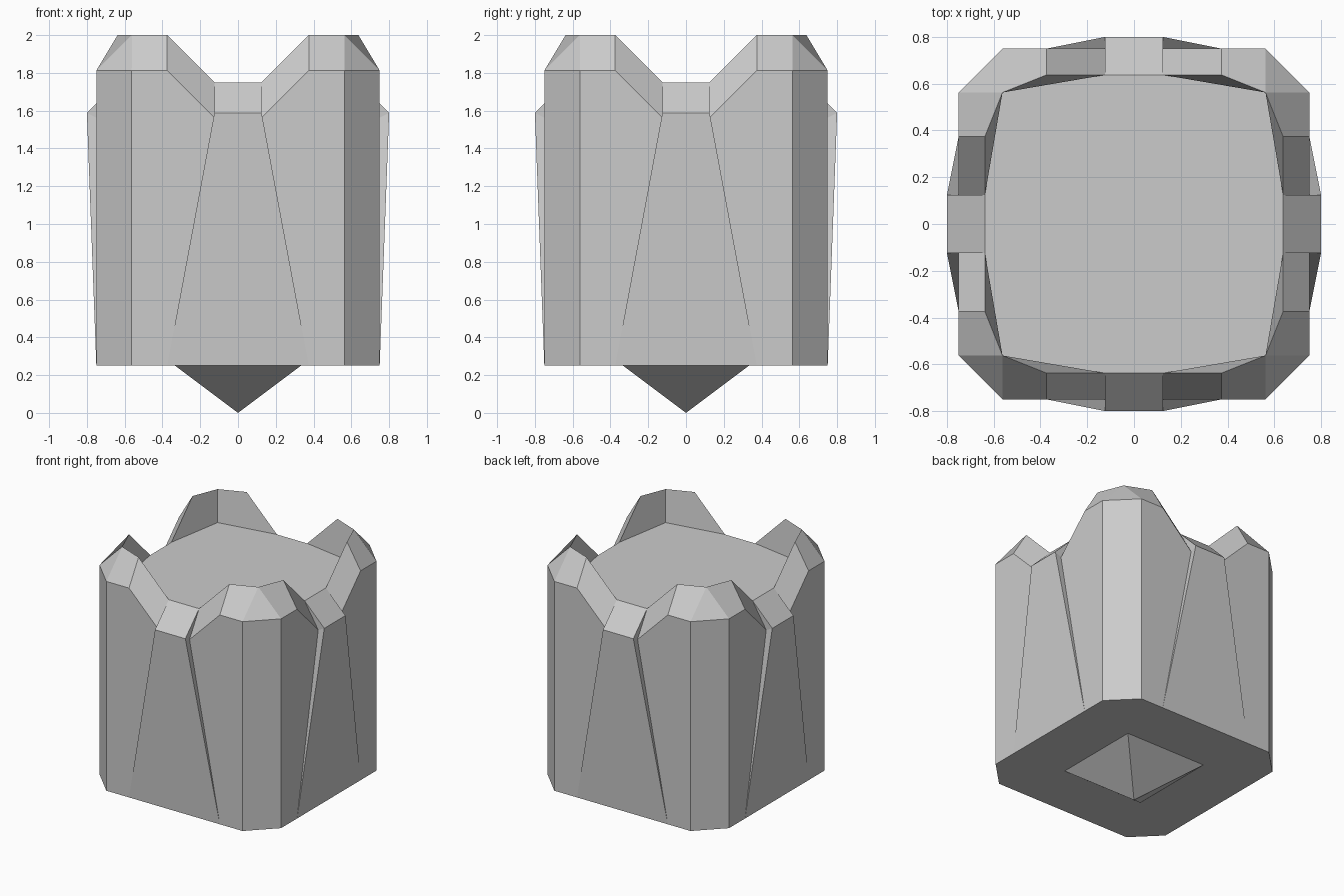
import bpy, bmesh
from math import pi, atan2
from mathutils import Vector, Matrix

if "Cube" in bpy.data.objects:
    bpy.data.objects.remove(bpy.data.objects["Cube"])

# Key dimensions
W, C, I, OUT = 0.75, 0.5625, 0.6375, 0.8   # wall, chamfer start, inner rim, bulge
N, M = 0.125, 0.375                        # notch half width, crest start
BASE, FLOOR, LIP, TOP = 0.25, 1.75, 1.8125, 2.0


def finish(name, bm):
    bmesh.ops.remove_doubles(bm, verts=bm.verts, dist=1e-4)
    bmesh.ops.recalc_face_normals(bm, faces=bm.faces)
    me = bpy.data.meshes.new(name)
    bm.to_mesh(me)
    bm.free()
    ob = bpy.data.objects.new(name, me)
    bpy.context.collection.objects.link(ob)
    return ob


def add_face(bm, pts, mat):
    bm.faces.new([bm.verts.new(mat @ Vector(p)) for p in pts])


# Points on the right half of the front side
bot_m, bot_c = (M, -W, BASE), (C, -W, BASE)
out_c, out_m, out_n = (C, -W, LIP), (M, -W, LIP), (N, -W, 1.5625)
in_c, in_m, in_n = (C, -C, TOP), (M, -I, TOP), (N, -I, FLOOR)
bulge, floor_c = (N, -OUT, 1.5875), (C, -C, FLOOR)


def flip(p):
    return (-p[0], p[1], p[2])


half_side = [
    [bot_m, bot_c, out_c, out_m, out_n],   # outer wall
    [bot_m, out_n, bulge],                 # step beside raised panel
    [out_n, in_n, bulge],                  # notch cheek
    [out_c, in_c, in_m, out_m],            # crest bevel
    [out_m, in_m, in_n, out_n],            # sloping bevel
    [in_c, floor_c, in_n, in_m],           # inner wall
]
full_side = [
    [flip(bot_m), bot_m, bulge, flip(bulge)],            # raised panel
    [flip(bulge), bulge, in_n, flip(in_n)],              # notch bevel
    [bot_c, (W, -C, BASE), (W, -C, LIP), out_c],         # corner chamfer
    [out_c, (W, -C, LIP), in_c],                         # corner bevel
]

# Body: one side repeated four times
bm = bmesh.new()
mirror = Matrix.Diagonal((-1, 1, 1, 1))
rots = [Matrix.Rotation(i * pi / 2, 4, 'Z') for i in range(4)]
for r in rots:
    for f in half_side:
        add_face(bm, f, r)
        add_face(bm, f, r @ mirror)
    for f in full_side:
        add_face(bm, f, r)

# Sunken top and flat underside
for ring in ([flip(in_n), in_n, floor_c],
             [flip(bot_c), flip(bot_m), bot_m, bot_c]):
    pts = [r @ Vector(p) for r in rots for p in ring]
    pts.sort(key=lambda p: atan2(p.y, p.x))
    add_face(bm, pts, Matrix())
finish("body", bm)

# Root: inverted pyramid under the body
bm = bmesh.new()
h = 1 / 3
for r in rots:
    add_face(bm, [(-h, -h, BASE), (0, 0, 0), (h, -h, BASE)], r)
add_face(bm, [(-h, -h, BASE), (h, -h, BASE), (h, h, BASE), (-h, h, BASE)], Matrix())
finish("root_point", bm)
